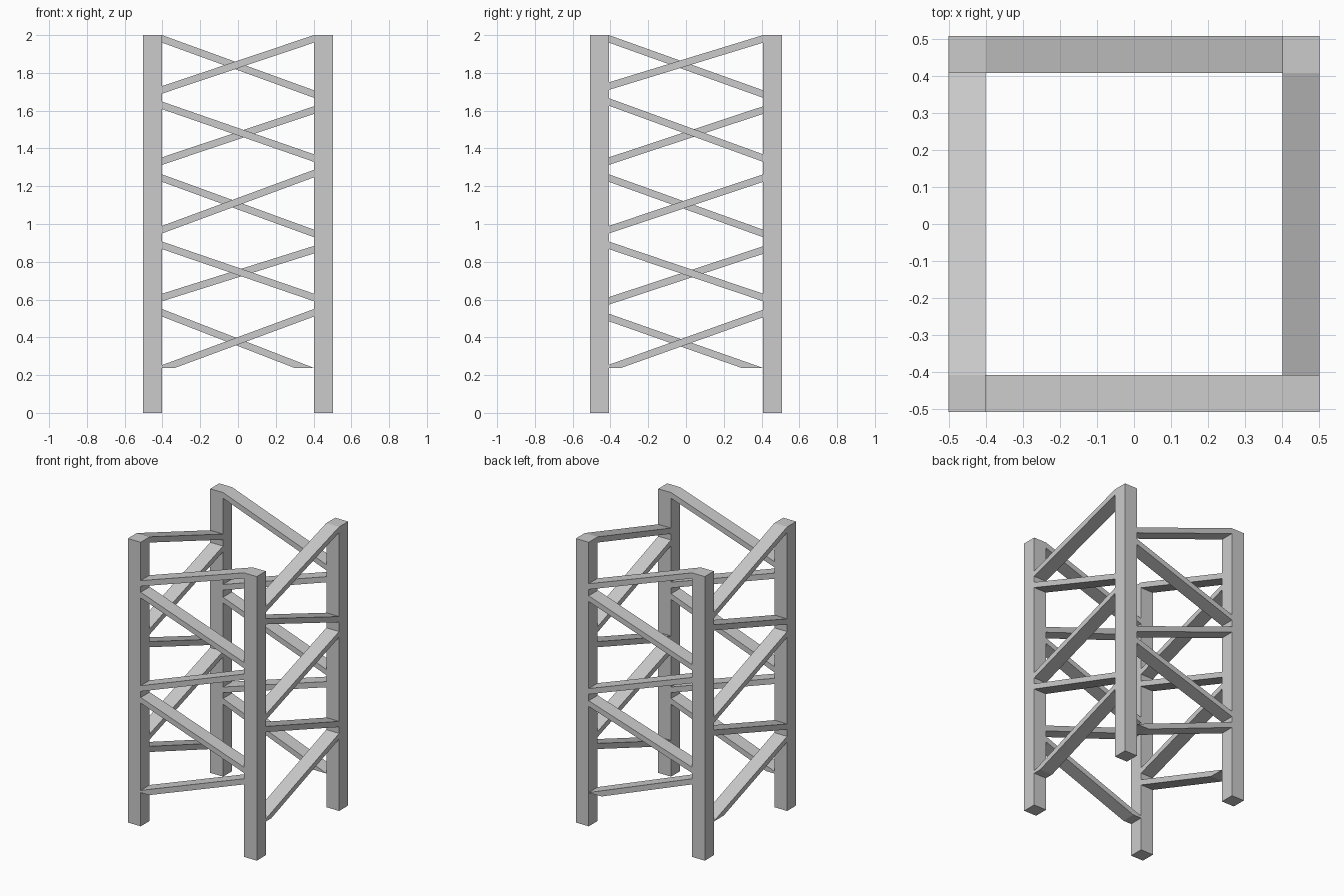
import bpy
import bmesh
from mathutils import Vector

if "Cube" in bpy.data.objects:
    bpy.data.objects.remove(bpy.data.objects["Cube"])

HX, HY = 0.502, 0.508      # outer half sizes
W = 0.10                   # leg width and brace depth
T = 0.04                   # vertical thickness of a brace
FLOOR = 0.237              # lowest braces are cut level here

grey = bpy.data.materials.new("plain_grey")
grey.diffuse_color = (0.6, 0.6, 0.6, 1)
grey.use_nodes = True
grey.node_tree.nodes["Principled BSDF"].inputs["Base Color"].default_value = grey.diffuse_color


def finish(name, bm):
    bmesh.ops.recalc_face_normals(bm, faces=bm.faces)
    mesh = bpy.data.meshes.new(name)
    bm.to_mesh(mesh)
    bm.free()
    mesh.materials.append(grey)
    bpy.context.collection.objects.link(bpy.data.objects.new(name, mesh))


def prism(profile, depth):
    """Extrude a closed outline of points along a depth vector."""
    bm = bmesh.new()
    face = bm.faces.new([bm.verts.new(p) for p in profile])
    ext = bmesh.ops.extrude_face_region(bm, geom=[face], use_keep_orig=True)
    verts = [g for g in ext["geom"] if isinstance(g, bmesh.types.BMVert)]
    bmesh.ops.translate(bm, verts=verts, vec=depth)
    return bm


# Four square corner legs
for sx, side in ((-1, "left"), (1, "right")):
    for sy, end in ((-1, "front"), (1, "back")):
        xs = (sx * HX, sx * (HX - W))
        ys = (sy * HY, sy * (HY - W))
        base = [(xs[0], ys[0], 0), (xs[1], ys[0], 0),
                (xs[1], ys[1], 0), (xs[0], ys[1], 0)]
        finish(f"{end}_{side}_leg", prism(base, Vector((0, 0, 2))))

# Zigzag braces: upper edge height at the negative and positive end
braces = {
    "front": [(0.253, 0.55), (0.907, 0.631), (0.99, 1.287), (1.648, 1.369), (1.73, 2.0)],
    "back": [(0.55, 0.238), (0.631, 0.884), (1.263, 0.97), (1.353, 1.623), (2.0, 1.708)],
    "right": [(0.255, 0.546), (0.907, 0.631), (0.99, 1.263), (1.666, 1.369), (1.75, 2.0)],
    "left": [(0.525, 0.238), (0.613, 0.882), (1.263, 0.97), (1.353, 1.623), (2.0, 1.708)],
}
for wall, heights in braces.items():
    sign = 1 if wall in ("back", "right") else -1
    for i, (za, zb) in enumerate(heights):
        if wall in ("front", "back"):
            e = HX - W
            at = lambda u, z: (u, sign * HY, z)
            depth = Vector((0, -sign * W, 0))
        else:
            e = HY - W
            at = lambda u, z: (sign * HX, u, z)
            depth = Vector((-sign * W, 0, 0))
        bm = prism([at(-e, za - T), at(e, zb - T), at(e, zb), at(-e, za)], depth)
        # Level cut at the foot of the lowest brace
        if i == 0:
            bmesh.ops.bisect_plane(bm, geom=bm.verts[:] + bm.edges[:] + bm.faces[:],
                                   plane_co=(0, 0, FLOOR), plane_no=(0, 0, 1),
                                   clear_inner=True)
            rim = [ed for ed in bm.edges if ed.is_boundary]
            bmesh.ops.holes_fill(bm, edges=rim, sides=0)
        finish(f"{wall}_brace_{i + 1}", bm)
